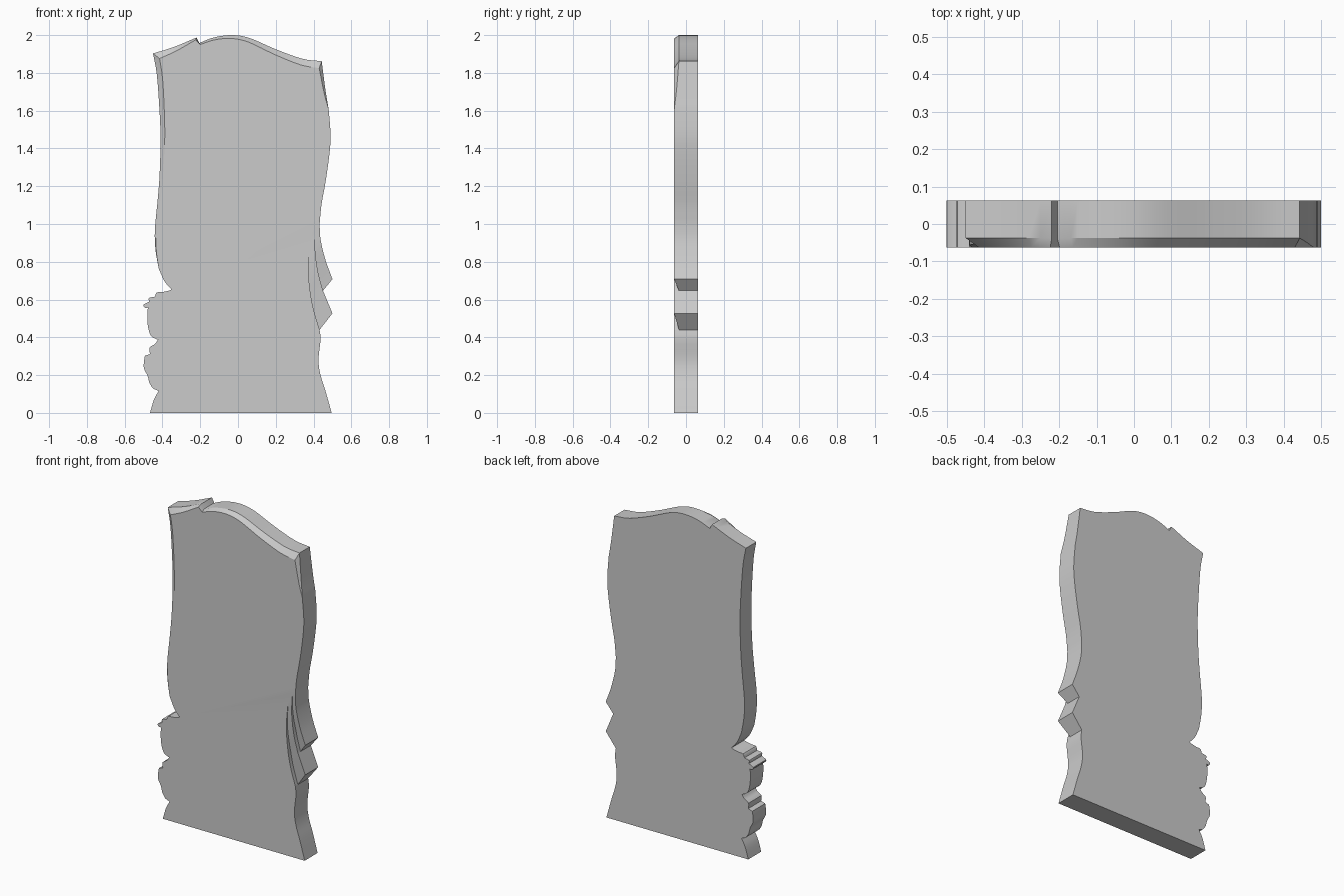
import bpy, bmesh, math
from mathutils import Vector

if "Cube" in bpy.data.objects:
    bpy.data.objects.remove(bpy.data.objects["Cube"])

F, B, BEVEL = -0.0625, 0.0625, 0.025   # front plane, back plane, chamfer depth


def spline(pts, n=4):
    """Catmull-Rom curve through 2D points, n steps per segment."""
    p = [Vector(q) for q in pts]
    p = [2 * p[0] - p[1]] + p + [2 * p[-1] - p[-2]]
    out = []
    for i in range(1, len(p) - 2):
        a, b, c, d = p[i - 1:i + 3]
        for k in range(n):
            t = k / n
            out.append(0.5 * (2 * b + (c - a) * t + (2 * a - 5 * b + 4 * c - d) * t * t
                              + (3 * b - a - 3 * c + d) * t ** 3))
    return out + [p[-2]]


def at(pts, y):
    """Lift 2D points to 3D; y is a number or one value per point."""
    ys = y if isinstance(y, list) else [y] * len(pts)
    return [Vector((p[0], v, p[1])) for p, v in zip(pts, ys)]


bm = bmesh.new()


def face(pts):
    clean = [p for i, p in enumerate(pts) if (p - pts[i - 1]).length > 1e-5]
    if len(clean) > 2:
        bm.faces.new([bm.verts.new(p) for p in clean])


def ribbon(a, b):
    for i in range(len(a) - 1):
        face([a[i], a[i + 1], b[i + 1], b[i]])


back, front = [], []


def wall(pts, y=F):
    """Plain side wall reaching from y to the back."""
    ribbon(at(pts, y), at(pts, B))
    back.extend(at(pts, B))


def chamfered(pts, i0, i1, d0=BEVEL, d1=BEVEL):
    """Side wall whose front edge is chamfered; inset and depth blend along it."""
    n = len(pts) - 1
    mid = at(pts, [F + d0 + (d1 - d0) * i / n for i in range(n + 1)])
    inner = at([p + Vector(i0).lerp(Vector(i1), i / n) for i, p in enumerate(pts)], F)
    ribbon(mid, at(pts, B))
    ribbon(inner, mid)
    back.extend(at(pts, B))
    front.extend(inner)


# top edge with its notch
chamfered(spline([(-.45, 1.903), (-.34, 1.937), (-.22, 1.987)]), (.035, -.027), (-.004, -.012))
chamfered([Vector((-.22, 1.987)), Vector((-.205, 1.958))], (-.004, -.012), (.006, -.008))
chamfered(spline([(-.205, 1.958), (-.13, 1.987), (-.035, 2.0), (.06, 1.985), (.2, 1.925),
                  (.34, 1.875), (.443, 1.862)]), (.006, -.008), (-.013, -.037))
# right edge
chamfered(spline([(.443, 1.862), (.463, 1.71), (.48, 1.607)]), (-.013, -.037), (0, 0), BEVEL, 0)
right = spline([(.48, 1.607), (.49, 1.475), (.484, 1.37), (.463, 1.22), (.442, 1.103), (.432, 1.0)])
wall(right)
front += at(right, F)

# two layered folds on the lower right
tip2 = spline([(.432, 1.0), (.437, .918), (.463, .81), (.5, .708)])
line2 = spline([(.411, 1.0), (.408, .87), (.423, .75), (.45, .647)])
tip1 = spline([(.45, .647), (.5, .527)])
line1 = spline([(.384, .945), (.372, .8), (.378, .68), (.397, .56), (.432, .44)])


def groove(n):
    return [F + BEVEL * min(1, 1.6 * i / (n - 1)) for i in range(n)]


low2, low1 = at(line2, groove(len(line2))), at(line1, groove(len(line1)))
wall(tip2)
ribbon(low2, at(tip2, F))
ribbon(at(line2, F), low2)
wall([tip2[-1], line2[-1]], [F, F + BEVEL])
wall(tip1)
ribbon(low1, at(line2 + tip1[1:], F))
ribbon(at(line1, F), low1)
wall([tip1[-1], line1[-1]], [F, F + BEVEL])
front += [at(line2, F)[0]] + at(line1, F)

# foot and bottom
foot = spline([(.432, .44), (.437, .387), (.426, .28), (.437, .2), (.463, .117), (.496, 0)])
bottom = [Vector((.496, 0)), Vector((-.466, 0))]
# scalloped flower edge on the lower left
scallops = [
    [(-.466, 0), (-.445, .07), (-.42, .117)],
    [(-.42, .117), (-.45, .13), (-.47, .16)],
    [(-.47, .16), (-.479, .197), (-.498, .235), (-.498, .27), (-.493, .302)],
    [(-.493, .302), (-.466, .311)],
    [(-.466, .311), (-.468, .345), (-.44, .364), (-.424, .387)],
    [(-.424, .387), (-.461, .408), (-.478, .467), (-.48, .536), (-.475, .557)],
    [(-.475, .557), (-.493, .557), (-.5, .573), (-.47, .588)],
    [(-.47, .588), (-.472, .608), (-.44, .615)],
    [(-.44, .615), (-.43, .637), (-.4, .64)],
    [(-.4, .64), (-.37, .646), (-.352, .653)],
    [(-.352, .653), (-.39, .698), (-.42, .765)],
]
for pts in [foot, bottom] + [spline(s, 3) for s in scallops]:
    wall(pts)
    front += at(pts, F)
# left edge
chamfered(spline([(-.42, .765), (-.437, .865), (-.44, .97), (-.425, 1.13), (-.415, 1.263),
                  (-.41, 1.448), (-.416, 1.607), (-.43, 1.793), (-.45, 1.903)]),
          (0, 0), (.035, -.027), 0, BEVEL)

face(front)
face(back)
bmesh.ops.remove_doubles(bm, verts=bm.verts, dist=1e-4)
bmesh.ops.recalc_face_normals(bm, faces=bm.faces)

mesh = bpy.data.meshes.new("headstone_slab")
bm.to_mesh(mesh)
bm.free()
slab = bpy.data.objects.new("headstone_slab", mesh)
bpy.context.collection.objects.link(slab)
stone = bpy.data.materials.new("grey_stone")
stone.diffuse_color = (.6, .6, .6, 1)
stone.use_nodes = True
stone.node_tree.nodes["Principled BSDF"].inputs["Base Color"].default_value = stone.diffuse_color
mesh.materials.append(stone)
bpy.context.view_layer.objects.active = slab
slab.select_set(True)
bpy.ops.object.shade_smooth_by_angle(angle=math.radians(25))
